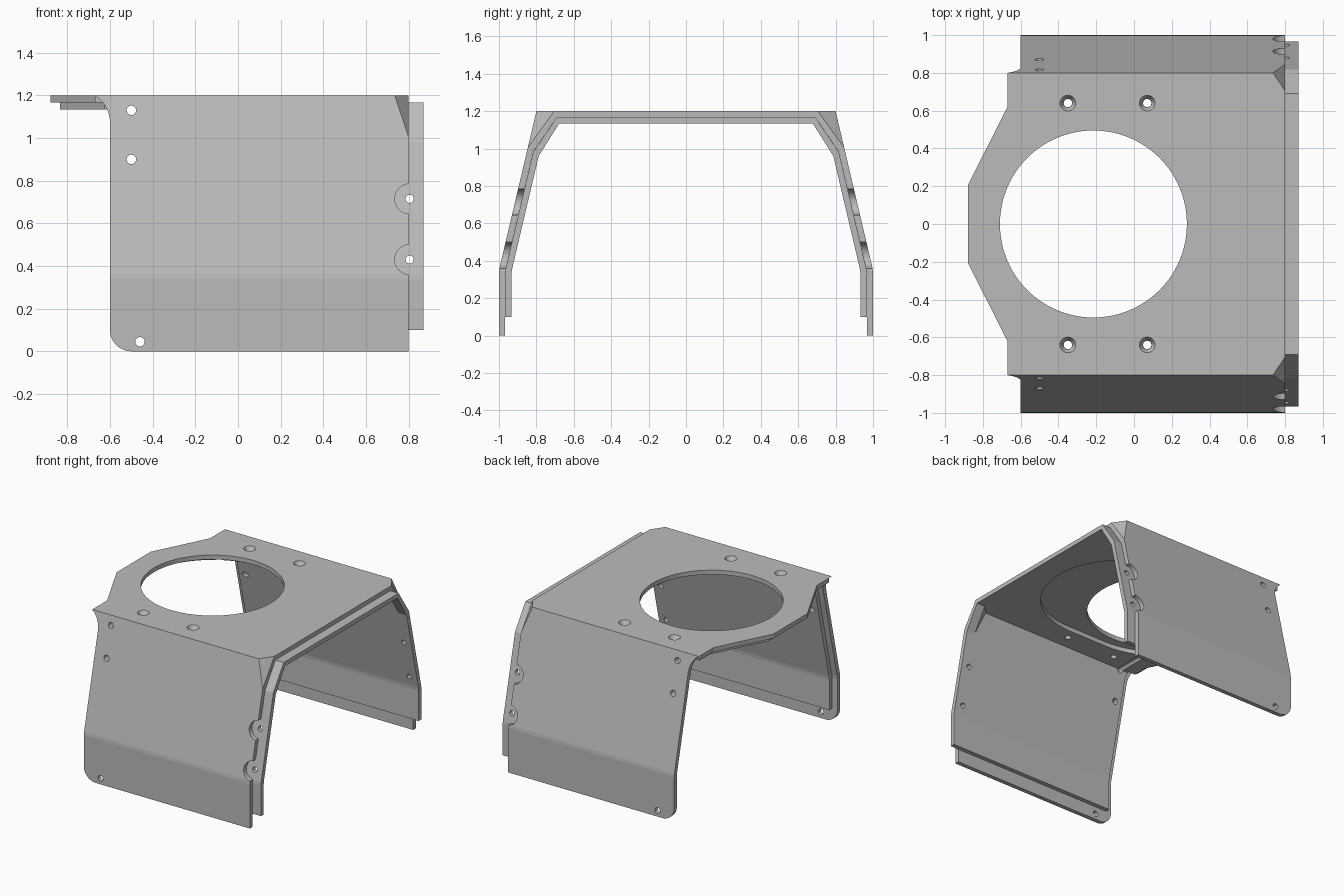
import bpy, bmesh, math
from mathutils import Matrix

cube = bpy.data.objects.get("Cube")
if cube:
    bpy.data.objects.remove(cube, do_unlink=True)

grey = bpy.data.materials.new("sheet_grey")
grey.use_nodes = True
grey.diffuse_color = (0.5, 0.5, 0.5, 1)
grey.node_tree.nodes["Principled BSDF"].inputs["Base Color"].default_value = (0.5, 0.5, 0.5, 1)

SLOPE = 0.2 / 0.85


def make(name, bm):
    bmesh.ops.recalc_face_normals(bm, faces=bm.faces)
    mesh = bpy.data.meshes.new(name)
    bm.to_mesh(mesh)
    bm.free()
    mesh.materials.append(grey)
    obj = bpy.data.objects.new(name, mesh)
    bpy.context.collection.objects.link(obj)
    return obj


def cut(obj, bm):
    """Subtract a solid from obj and discard the cutter."""
    tool = make("cutter", bm)
    tool.hide_render = True
    mod = obj.modifiers.new("cut", "BOOLEAN")
    mod.operation, mod.solver, mod.object = "DIFFERENCE", "EXACT", tool
    bpy.context.view_layer.objects.active = obj
    bpy.ops.object.modifier_apply(modifier=mod.name)
    bpy.data.objects.remove(tool, do_unlink=True)


def prism(points, axis, lo, hi):
    """Extrude a 2D outline: (x, z) along y, or (x, y) along z."""
    bm = bmesh.new()
    rings = []
    for t in (lo, hi):
        rings.append([bm.verts.new((a, t, b) if axis == "y" else (a, b, t)) for a, b in points])
    n = len(points)
    for ring in rings:
        bm.faces.new(ring)
    for i in range(n):
        j = (i + 1) % n
        bm.faces.new((rings[0][i], rings[0][j], rings[1][j], rings[1][i]))
    return bm


def rod(x, y, z, r1, r2, depth, axis="z", segments=32):
    bm = bmesh.new()
    turn = Matrix.Rotation(math.pi / 2, 4, "X") if axis == "y" else Matrix()
    bmesh.ops.create_cone(bm, cap_ends=True, segments=segments, radius1=r1, radius2=r2,
                          depth=depth, matrix=Matrix.Translation((x, y, z)) @ turn)
    return bm


def arc(cx, cz, r, a0, a1, steps=12):
    angles = [math.radians(a0 + (a1 - a0) * i / steps) for i in range(steps + 1)]
    return [(cx + r * math.cos(a), cz + r * math.sin(a)) for a in angles]


def skin(d, bottom, chamfer):
    """Folded cross-section (y, z) at depth d; chamfer 0..1 opens the top corner."""
    top = 1.2 - d

    def slant(z):
        return 0.8 + (1.2 - z) * SLOPE - math.hypot(1, SLOPE) * d
    low = top - 0.195 * chamfer + 0.33 * d * chamfer
    bend = 0.35 - 0.117 * d
    half = [(1 - d, bottom), (1 - d, bend - 0.012), (slant(bend + 0.012), bend + 0.012),
            (slant(low), low), (slant(top) - (0.095 - 0.4 * d) * chamfer, top)]
    return half + [(-y, z) for y, z in reversed(half)]


def shell(name, d0, d1, bottom, stations):
    """Loft a folded sheet along x through (x, chamfer) stations."""
    bm = bmesh.new()
    loops = []
    for x, c in stations:
        ring = skin(d0, bottom, c) + skin(d1, bottom, c)[::-1]
        loops.append([bm.verts.new((x, y, z)) for y, z in ring])
    n = len(loops[0])
    for a, b in zip(loops, loops[1:]):
        for i in range(n):
            j = (i + 1) % n
            bm.faces.new((a[i], a[j], b[j], b[i]))
    for loop in (loops[0], loops[-1]):
        for i in range(n // 2 - 1):
            bm.faces.new((loop[i], loop[i + 1], loop[n - 2 - i], loop[n - 1 - i]))
    bmesh.ops.remove_doubles(bm, verts=bm.verts, dist=1e-5)
    bmesh.ops.dissolve_degenerate(bm, edges=bm.edges, dist=1e-5)
    return make(name, bm)


def trim_edge(obj, shift, corner_radius, inner_y):
    """Shape the nose outline of the top and the edges of both side panels."""
    s = shift
    nose = [(-2, -1.2), (-0.67 + s, -1.2), (-0.67 + s, -0.62), (-0.88 + s, -0.205),
            (-0.88 + s, 0.205), (-0.67 + s, 0.62), (-0.67 + s, 1.2), (-2, 1.2)]
    cut(obj, prism(nose, "z", 1.06, 1.4))
    edge = [(-2, -0.2)]
    if corner_radius:
        r = corner_radius
        edge += [(-0.6 + s + r, -0.2)] + arc(-0.6 + s + r, r, r, 270, 180)
    else:
        edge.append((-0.6 + s, -0.2))
    edge += arc(-0.756 + s, 1.07, 0.156, 0, 57) + [(-2, 1.201)]
    for lo, hi in ((inner_y, 1.2), (-1.2, -inner_y)):
        cut(obj, prism(edge, "y", lo, hi))


# Outer folded cover and the lining sheet beneath it
outer = shell("outer_cover", 0.0, 0.033, 0.0, [(-1, 0), (0.735, 0), (0.8, 1)])
lining = shell("inner_lining", 0.0335, 0.067, 0.1, [(-1, 0), (0.735, 0), (0.8, 1), (0.87, 1)])
trim_edge(outer, 0.0, 0.1, 0.768)
trim_edge(lining, 0.045, 0, 0.735)

# Large round opening, with a longer rounded slot in the lining
cut(outer, rod(-0.215, 0, 1.2, 0.495, 0.495, 0.3, segments=96))
slot = arc(0.125, 0, 0.56, -90, 90, 32) + arc(-0.215, 0, 0.56, 90, 270, 32)
cut(lining, prism(slot, "z", 1.05, 1.3))

# Countersunk screw holes in the top
for x in (-0.35, 0.07):
    for y in (-0.64, 0.64):
        for sheet in (outer, lining):
            cut(sheet, rod(x, y, 1.15, 0.022, 0.022, 0.3))
        cut(outer, rod(x, y, 1.19, 0.022, 0.05, 0.05))

# Side screw holes, through both panels
for z in (1.13, 0.9):
    for sheet in (outer, lining):
        cut(sheet, rod(-0.5, 0, z, 0.022, 0.022, 3, "y"))
cut(outer, rod(-0.46, 0, 0.045, 0.022, 0.022, 3, "y"))

# Round notches in the cover edge around the lining's flange holes
for z in (0.715, 0.43):
    cut(outer, rod(0.805, 0, z, 0.07, 0.07, 3, "y", 48))
    cut(lining, rod(0.805, 0, z, 0.019, 0.019, 3, "y"))
